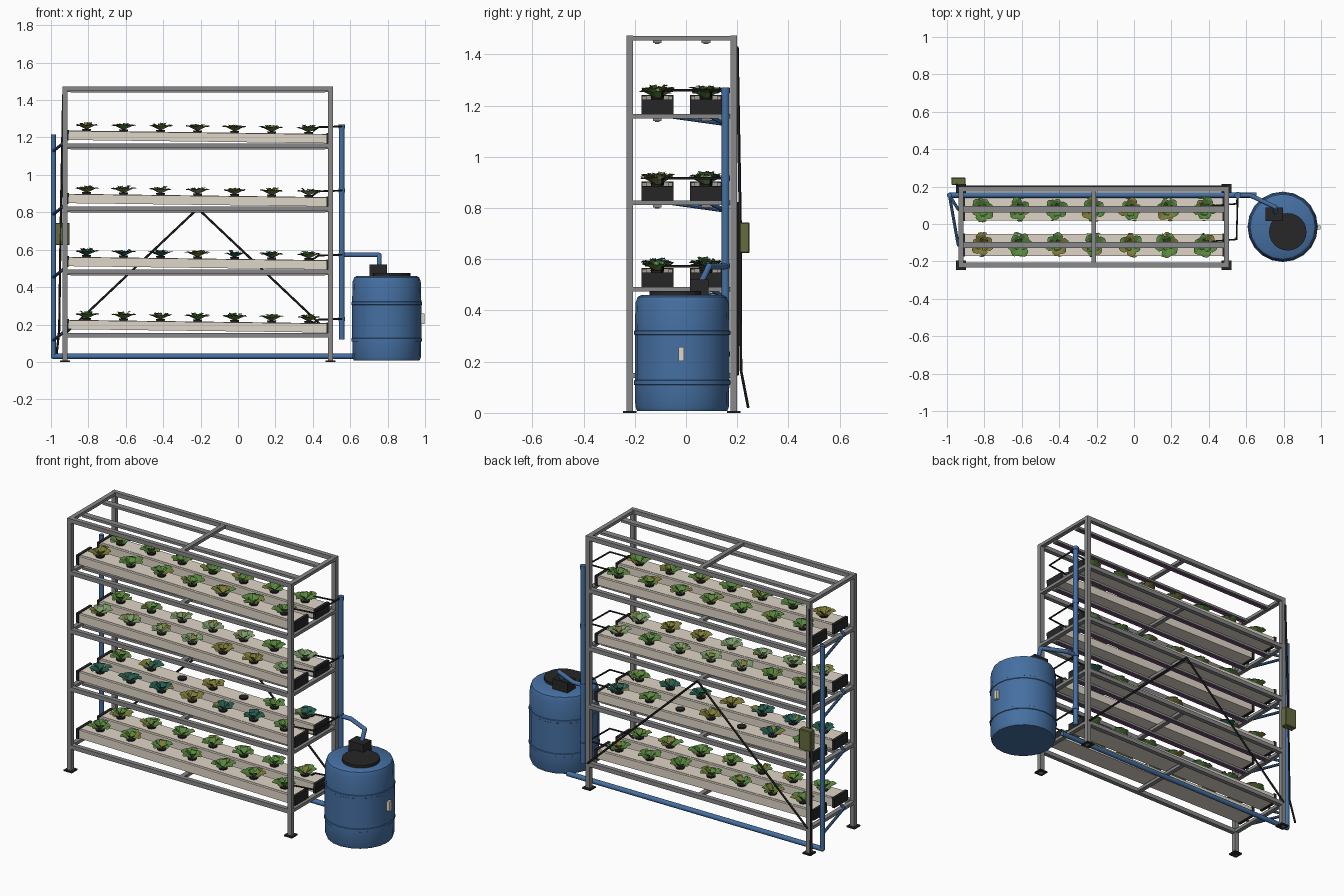
import bpy, bmesh, math, random
from mathutils import Vector, Matrix

random.seed(4)
cube = bpy.data.objects.get("Cube")
if cube:
    bpy.data.objects.remove(cube, do_unlink=True)


def material(name, r, g, b):
    m = bpy.data.materials.new(name)
    m.use_nodes = True
    m.diffuse_color = (r, g, b, 1)
    m.node_tree.nodes["Principled BSDF"].inputs["Base Color"].default_value = (r, g, b, 1)
    return m


STEEL = material("grey steel", .25, .25, .25)
DARK = material("black plastic", .02, .02, .021)
BLUE = material("blue plastic", .06, .16, .36)
CREAM = material("cream plastic", .74, .67, .57)
PURPLE = material("purple lens", .2, .08, .22)
BOX = material("olive box", .13, .15, .05)
GREEN = material("leaf green", .1, .24, .05)
PALE = material("leaf pale green", .2, .33, .15)
TEAL = material("leaf teal", .02, .11, .08)
OLIVE = material("leaf olive", .21, .2, .04)


def finish(name, bm, *mats, smooth=False):
    mesh = bpy.data.meshes.new(name)
    bm.to_mesh(mesh)
    bm.free()
    for m in mats:
        mesh.materials.append(m)
    ob = bpy.data.objects.new(name, mesh)
    bpy.context.collection.objects.link(ob)
    if smooth:
        bpy.ops.object.select_all(action='DESELECT')
        ob.select_set(True)
        bpy.context.view_layer.objects.active = ob
        bpy.ops.object.shade_smooth_by_angle(angle=math.radians(35))
    return ob


def box(bm, center, size, tilt=0):
    mat = Matrix.Translation(center) @ Matrix.Rotation(tilt, 4, 'Y') @ Matrix.Diagonal((*size, 1))
    bmesh.ops.create_cube(bm, size=1, matrix=mat)


def rod(bm, a, b, r, r2=None, sides=12):
    a, b = Vector(a), Vector(b)
    d = b - a
    mat = Matrix.Translation((a + b) / 2) @ d.to_track_quat('Z', 'Y').to_matrix().to_4x4()
    bmesh.ops.create_cone(bm, cap_ends=True, segments=sides, radius1=r,
                          radius2=r if r2 is None else r2, depth=d.length, matrix=mat)


def pipe(bm, points, r, sides=12):
    for a, b in zip(points, points[1:]):
        rod(bm, a, b, r, sides=sides)
    for p in points[1:-1]:
        bmesh.ops.create_uvsphere(bm, u_segments=sides, v_segments=6, radius=r,
                                  matrix=Matrix.Translation(p))


LEFT, RIGHT, MID = -.925, .494, -.215
FRONT, BACK = -.22, .187
ROWS = {"front": -.112, "back": .078}
LEVELS = [.156, .493, .83, 1.168]
TOP = 1.473
SLOPE = .013
LENGTH = RIGHT - LEFT
BAR = .026

# Posts and feet
posts, feet = bmesh.new(), bmesh.new()
for x in (LEFT, RIGHT):
    for y in (FRONT, BACK):
        box(posts, (x, y, TOP / 2), (BAR, BAR, TOP))
        box(feet, (x, y, .004), (.052, .052, .008))
finish("posts", posts, STEEL)
finish("feet", feet, DARK)

# Shelf rails, cross bars and grow lights
rails, lamps, lenses = bmesh.new(), bmesh.new(), bmesh.new()
for z in LEVELS + [TOP]:
    for y in (FRONT, BACK):
        box(rails, (MID, y, z - .012), (LENGTH, BAR, .024))
    for x in (LEFT, MID, RIGHT):
        box(rails, (x, (FRONT + BACK) / 2, z - .01), (BAR, BACK - FRONT, .018))
    if z > LEVELS[0]:
        for y in ROWS.values():
            box(lamps, (MID, y, z - .022), (LENGTH - .02, .034, .014))
            box(lenses, (MID, y, z - .03), (LENGTH - .06, .018, .004))
finish("shelf_rails", rails, STEEL)
finish("lamp_bars", lamps, STEEL)
finish("lamp_lenses", lenses, PURPLE)

# Rear braces
braces = bmesh.new()
for x in (LEFT, RIGHT):
    rod(braces, (MID, BACK + .014, .82), (x, BACK + .014, .15), .006, sides=6)
finish("rear_braces", braces, DARK)


# Plants
def leaf(bm, base, angle, size, lift, index):
    spin = Matrix.Translation(base) @ Matrix.Rotation(angle, 4, 'Z')
    rings = []
    for r, z, w in ((.006, .004, .007), (.03, .018, .026), (.052, .03, .027), (.068, .03, .007)):
        rings.append([bm.verts.new(spin @ Vector((r * size * (1.1 - .4 * lift), side * w * size,
                                                  z * size * (.7 + lift) + abs(side) * w * .2)))
                      for side in (-1, 0, 1)])
    for a, b in zip(rings, rings[1:]):
        for i in (0, 1):
            bm.faces.new((a[i], a[i + 1], b[i + 1], b[i])).material_index = index


def plant(bm, base, main):
    turn = random.uniform(0, 6)
    for count, size, lift in ((6, .92, .2), (3, .72, .85)):
        for i in range(count):
            color = 3 if random.random() < .2 else main
            leaf(bm, base, turn + math.tau * i / count + random.uniform(-.2, .2),
                 size * random.uniform(.85, 1.1), lift * random.uniform(.7, 1.2), color)
        turn += .5


# Channels with lids, end caps, net cups and plants
for level, z in enumerate(LEVELS):
    for row, y in ROWS.items():
        name = f"level_{level + 1}_{row}"
        channel, caps, cups, leaves = (bmesh.new() for _ in range(4))
        mid_z = z + .034
        box(channel, (MID, y, mid_z), (LENGTH - .03, .118, .048), SLOPE)
        box(channel, (MID, y, mid_z + .024), (LENGTH - .03, .09, .004), SLOPE)
        for x in (LEFT + .012, RIGHT - .012):
            box(caps, (x, y, mid_z - (x - MID) * SLOPE + .001), (.016, .125, .058), SLOPE)
        for i in range(7):
            x = -.81 + .198 * i
            top = mid_z + .026 - (x - MID) * SLOPE
            rod(cups, (x, y, top - .01), (x, y, top + .01), .02, .026, 10)
            if level == 1 and row == "back" and i in (2, 4):
                continue
            main = (0, 2, 1, 0)[level]
            chance = random.random()
            if level in (1, 2) and chance < .2:
                main = 0
            elif chance > .9:
                main = 3
            plant(leaves, (x, y, top + .006), main)
        finish(name + "_channel", channel, CREAM)
        finish(name + "_end_caps", caps, DARK)
        finish(name + "_net_cups", cups, DARK)
        finish(name + "_plants", leaves, GREEN, PALE, TEAL, OLIVE)

# Drain pipes, return line and supply riser
PIPE_Y = .154
drain, riser, feeds = bmesh.new(), bmesh.new(), bmesh.new()
pipe(drain, [(-.987, PIPE_Y, 1.215), (-.987, PIPE_Y, .03), (.655, PIPE_Y, .03)], .014)
pipe(riser, [(.555, PIPE_Y, .12), (.555, PIPE_Y, 1.27)], .015)
pipe(riser, [(.555, PIPE_Y, .572), (.62, PIPE_Y, .572), (.755, .09, .572), (.755, .06, .51)], .012)
for level, z in enumerate(LEVELS):
    h = .23 + .343 * level
    for y in ROWS.values():
        pipe(drain, [(LEFT + .005, y, z + .015), (-.94, y, z - .003), (-.987, PIPE_Y, z - .04)], .008, 8)
        # Feed tubes
        pipe(feeds, [(.555, PIPE_Y, h), (.548, y + .03, h), (.43, y + .02, h - .004),
                     (.4, y + .02, h - .025)], .005, 6)
    rod(riser, (.555, PIPE_Y, h - .01), (.555, PIPE_Y, h + .01), .018)
finish("drain_pipes", drain, BLUE, smooth=True)
finish("supply_riser", riser, BLUE, smooth=True)
finish("feed_tubes", feeds, DARK, smooth=True)

# Tank body turned from a profile
tank = bmesh.new()
profile = [(0, .008), (.176, .008), (.183, .025), (.184, .108), (.188, .11), (.188, .126), (.185, .128),
           (.185, .304), (.188, .306), (.188, .32), (.185, .322), (.182, .43), (.174, .452), (.16, .46), (0, .46)]
verts = [tank.verts.new((r, 0, z)) for r, z in profile]
edges = [tank.edges.new(pair) for pair in zip(verts, verts[1:])]
bmesh.ops.spin(tank, geom=verts + edges, cent=(0, 0, 0), axis=(0, 0, 1),
               angle=math.tau, steps=20, use_duplicate=False)
bmesh.ops.remove_doubles(tank, verts=tank.verts, dist=.0005)
bmesh.ops.recalc_face_normals(tank, faces=tank.faces)
bmesh.ops.translate(tank, verts=tank.verts, vec=(.795, -.015, 0))
finish("tank", tank, BLUE, smooth=True)

# Tank lid, pump and level gauge
lid, pump, gauge = bmesh.new(), bmesh.new(), bmesh.new()
rod(lid, (.822, -.042, .45), (.822, -.042, .476), .1, sides=24)
finish("tank_lid", lid, DARK, smooth=True)
box(pump, (.75, .052, .488), (.095, .072, .064))
finish("pump", pump, DARK)
box(gauge, (.985, -.018, .23), (.026, .022, .056))
finish("level_gauge", gauge, CREAM)

# Control box and cable
control, cable = bmesh.new(), bmesh.new()
box(control, (-.938, .228, .684), (.076, .04, .12))
bmesh.ops.bevel(control, geom=control.edges[:], offset=.004, segments=1, affect='EDGES')
finish("control_box", control, BOX)
pipe(cable, [(-.935, .2, 1.43), (-.948, .212, .74), (-.956, .214, .17), (-.972, .243, .02)], .006, 6)
finish("control_cable", cable, DARK)
